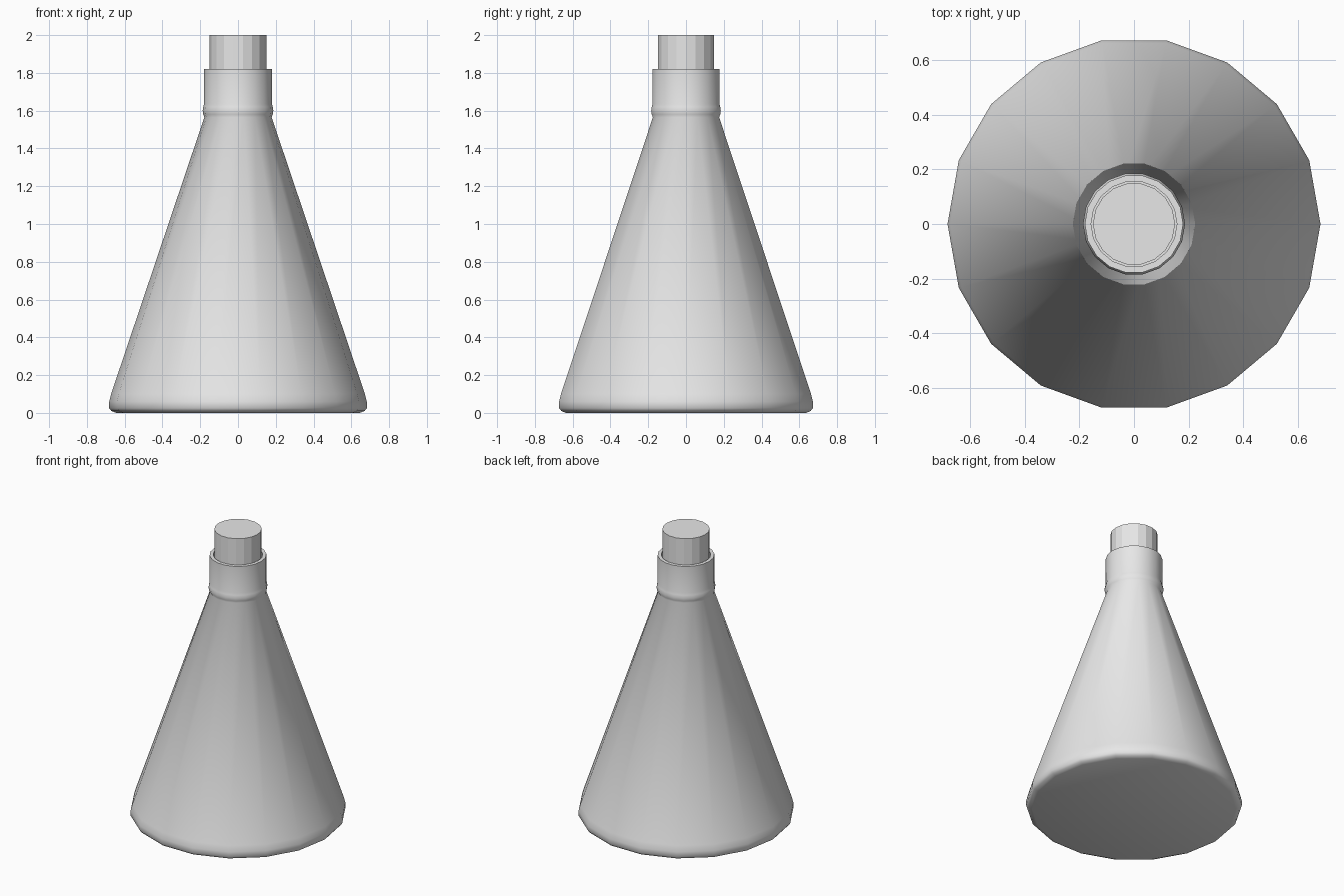
import bpy, bmesh, math

cube = bpy.data.objects.get("Cube")
if cube:
    bpy.data.objects.remove(cube, do_unlink=True)

SIDES = 18

grey = bpy.data.materials.new("light grey")
grey.use_nodes = True
colour = (0.8, 0.8, 0.8, 1)
grey.diffuse_color = colour
grey.node_tree.nodes["Principled BSDF"].inputs["Base Color"].default_value = colour


def lathe(name, profile, smooth_angle=None):
    """Revolve (radius, height) points around z; radius 0 closes the end."""
    bm = bmesh.new()
    verts = [bm.verts.new((r, 0, z)) for r, z in profile]
    edges = [bm.edges.new(pair) for pair in zip(verts, verts[1:])]
    bmesh.ops.spin(bm, geom=verts + edges, cent=(0, 0, 0), axis=(0, 0, 1),
                   angle=math.tau, steps=SIDES)
    bmesh.ops.remove_doubles(bm, verts=bm.verts, dist=0.0005)
    bmesh.ops.recalc_face_normals(bm, faces=bm.faces)
    mesh = bpy.data.meshes.new(name)
    bm.to_mesh(mesh)
    bm.free()
    mesh.materials.append(grey)
    obj = bpy.data.objects.new(name, mesh)
    bpy.context.collection.objects.link(obj)
    if smooth_angle:
        bpy.ops.object.select_all(action='DESELECT')
        obj.select_set(True)
        bpy.context.view_layer.objects.active = obj
        bpy.ops.object.shade_smooth_by_angle(angle=math.radians(smooth_angle))
    return obj


# Conical flask: base, flared body, rolled ring, straight neck with open mouth
lathe("flask", [
    (0, 0), (0.645, 0), (0.67, 0.01), (0.682, 0.025), (0.682, 0.06),
    (0.672, 0.1), (0.178, 1.565), (0.184, 1.58), (0.187, 1.6),
    (0.184, 1.62), (0.18, 1.635), (0.18, 1.82),
    (0.157, 1.82), (0.157, 1.56), (0, 1.56),
], 40)

# Stopper seated in the neck
lathe("stopper", [(0, 1.6), (0.15, 1.6), (0.15, 2), (0, 2)])
